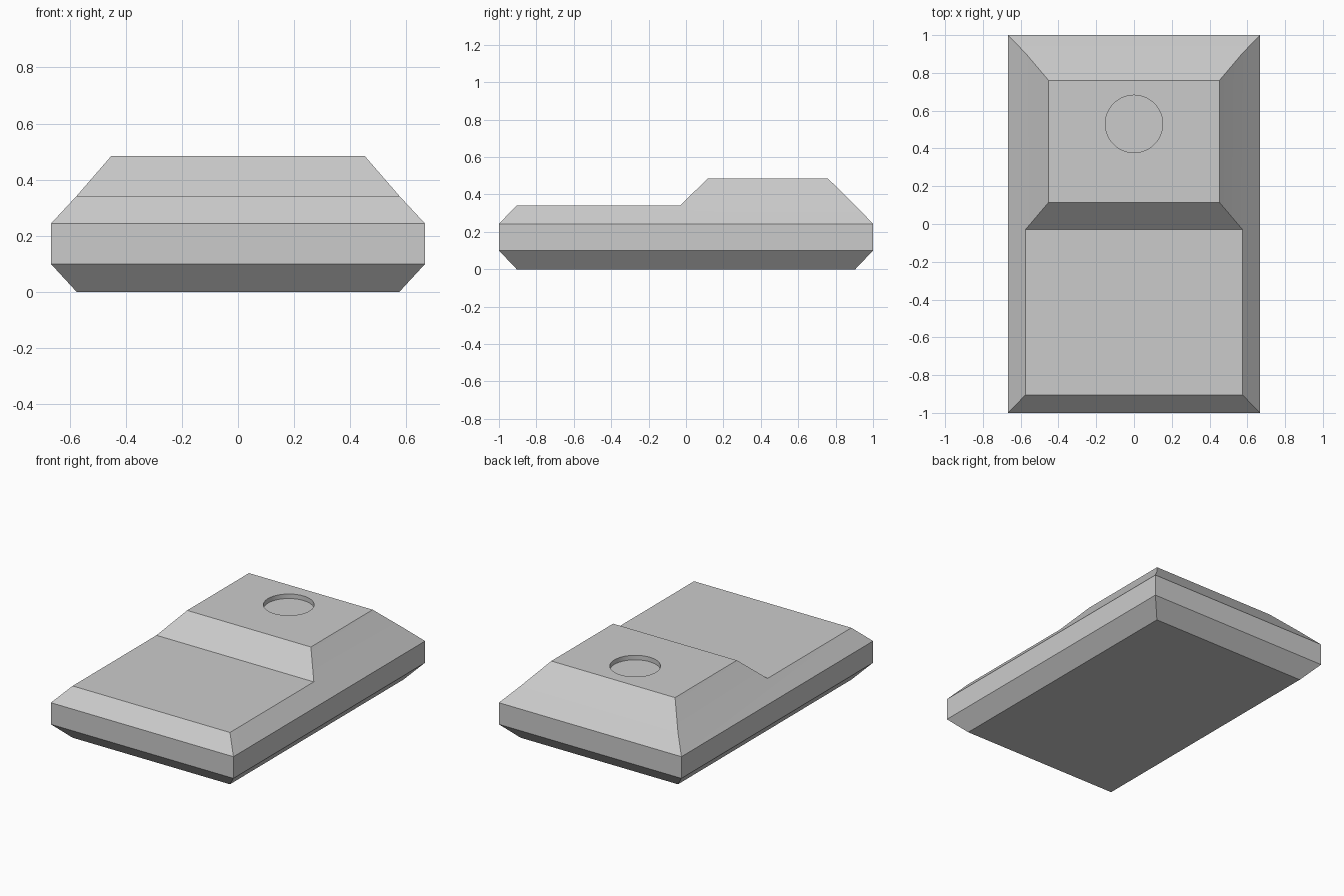
import bpy
import bmesh
import math

cube = bpy.data.objects.get("Cube")
if cube:
    bpy.data.objects.remove(cube, do_unlink=True)

GREY = (0.6, 0.6, 0.6, 1.0)
grey = bpy.data.materials.new("plain_grey")
grey.use_nodes = True
grey.diffuse_color = GREY
grey.node_tree.nodes["Principled BSDF"].inputs["Base Color"].default_value = GREY

bm = bmesh.new()


def ring(half_x, y_front, y_back, z):
    """Four corners: front right, front left, back left, back right."""
    corners = [(-half_x, y_front), (half_x, y_front), (half_x, y_back), (-half_x, y_back)]
    return [bm.verts.new((x, y, z)) for x, y in corners]


def skirt(low, high, sides=range(4)):
    for i in sides:
        j = (i + 1) % 4
        bm.faces.new((low[i], low[j], high[j], high[i]))


# Lower hull: floor, bottom chamfer and upright band
floor = ring(0.575, -0.905, 0.905, 0)
band_low = ring(0.667, -1, 1, 0.10)
band_high = ring(0.667, -1, 1, 0.243)
bm.faces.new(floor[::-1])
skirt(floor, band_low)
skirt(band_low, band_high)

# Upper chamfer, split where the raised rear block starts
deck = ring(0.575, -0.905, 0.905, 0.342)
step = [bm.verts.new((x, -0.03, 0.342)) for x in (-0.575, 0.575)]
skirt(band_high, deck, (0, 2))
bm.faces.new((band_high[1], band_high[2], deck[2], step[1], deck[1]))
bm.faces.new((band_high[3], band_high[0], deck[0], step[0], deck[3]))
bm.faces.new((deck[0], deck[1], step[1], step[0]))

# Raised rear block
roof = ring(0.452, 0.115, 0.76, 0.484)
skirt(step + deck[2:], roof)
bm.faces.new(roof)
bmesh.ops.recalc_face_normals(bm, faces=bm.faces)

mesh = bpy.data.meshes.new("stepped_body")
bm.to_mesh(mesh)
bm.free()
mesh.materials.append(grey)
body = bpy.data.objects.new("stepped_body", mesh)
bpy.context.collection.objects.link(body)

# Shallow round recess in the roof
depth = 0.03
bpy.ops.mesh.primitive_cylinder_add(vertices=48, radius=0.152, depth=2 * depth,
                                    location=(0, 0.53, 0.484))
cutter = bpy.context.object
cutter.name = "recess_cutter"
cutter.hide_render = True
cutter.data.materials.append(grey)

cut = body.modifiers.new("round_recess", 'BOOLEAN')
cut.operation = 'DIFFERENCE'
cut.solver = 'EXACT'
cut.object = cutter

bpy.ops.object.select_all(action='DESELECT')
body.select_set(True)
bpy.context.view_layer.objects.active = body
bpy.ops.object.modifier_apply(modifier=cut.name)
bpy.data.objects.remove(cutter, do_unlink=True)
bpy.ops.object.shade_smooth_by_angle(angle=math.radians(20))
